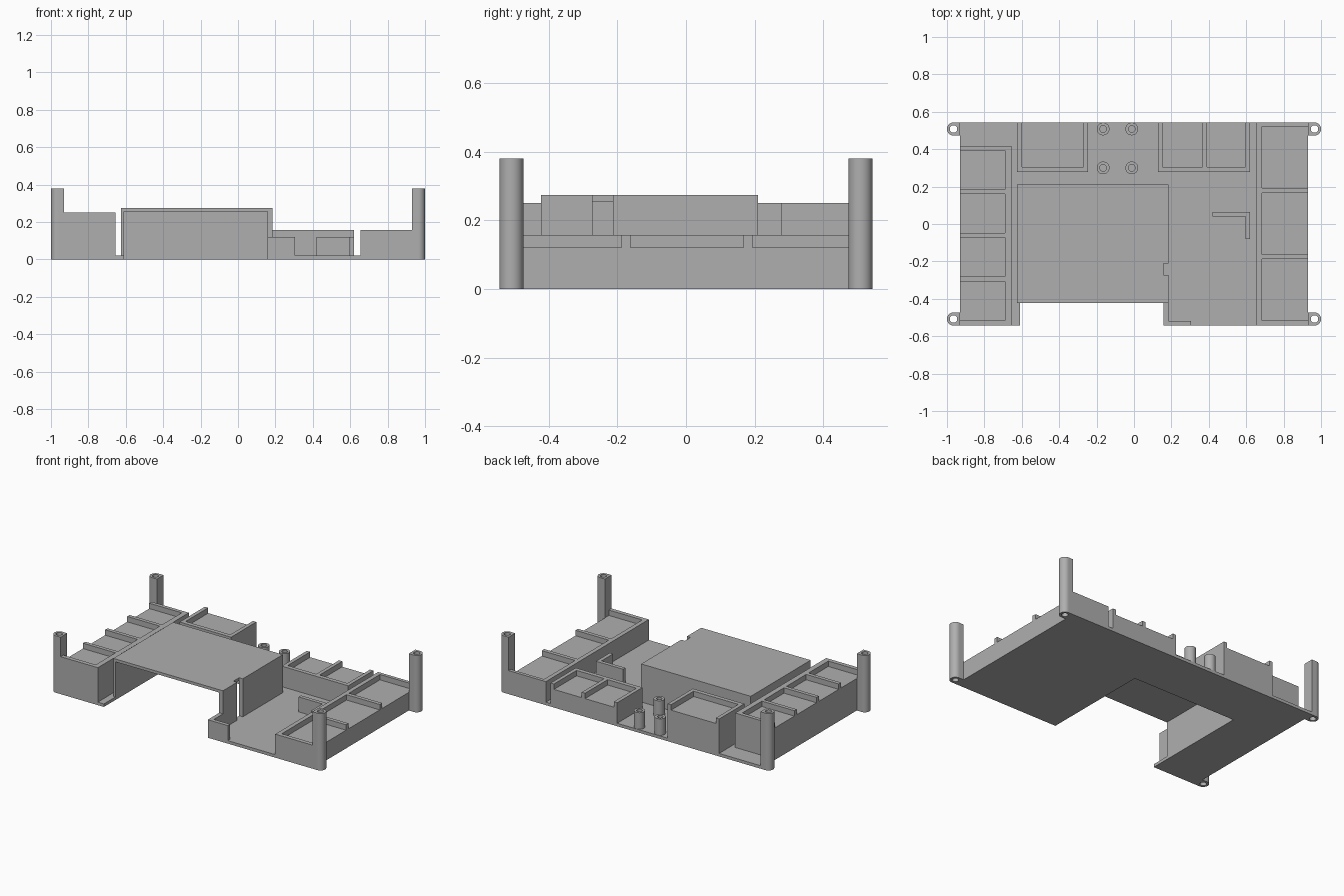
import bpy, bmesh, math

cube = bpy.data.objects.get("Cube")
if cube:
    bpy.data.objects.remove(cube, do_unlink=True)

mat = bpy.data.materials.new("plain grey")
mat.use_nodes = True
GREY = (0.43, 0.43, 0.43, 1)
mat.diffuse_color = GREY
mat.node_tree.nodes["Principled BSDF"].inputs["Base Color"].default_value = GREY

Y = 0.543       # half depth of the base
BASE = 0.02     # base thickness
LOW, HIGH = 0.157, 0.25   # tray heights
LIP = 0.036     # pocket depth


def finish(bm, name, smooth=False):
    bmesh.ops.recalc_face_normals(bm, faces=bm.faces)
    mesh = bpy.data.meshes.new(name)
    bm.to_mesh(mesh)
    bm.free()
    mesh.materials.append(mat)
    ob = bpy.data.objects.new(name, mesh)
    bpy.context.collection.objects.link(ob)
    if smooth:
        bpy.ops.object.select_all(action='DESELECT')
        ob.select_set(True)
        bpy.context.view_layer.objects.active = ob
        bpy.ops.object.shade_smooth_by_angle(angle=math.radians(30))
    return ob


def add_prism(bm, outline, z0, z1):
    low = [bm.verts.new((x, y, z0)) for x, y in outline]
    top = [bm.verts.new((x, y, z1)) for x, y in outline]
    bm.faces.new(low[::-1])
    bm.faces.new(top)
    for i in range(len(low)):
        j = (i + 1) % len(low)
        bm.faces.new((low[i], low[j], top[j], top[i]))


def prism(name, outline, z0, z1):
    bm = bmesh.new()
    add_prism(bm, outline, z0, z1)
    return finish(bm, name)


def rect(x0, x1, y0, y1):
    return [(x0, y0), (x1, y0), (x1, y1), (x0, y1)]


def tray(name, back, inner, open_edge, start, end, pockets, top, along_y):
    """Solid block with a comb-shaped lip; pockets are open on one side."""
    comb = [(back, start), (open_edge, start)]
    for a, b in pockets:
        comb += [(open_edge, a), (inner, a), (inner, b), (open_edge, b)]
    comb += [(open_edge, end), (back, end)]
    block = rect(back, open_edge, start, end)
    if not along_y:
        comb = [(v, u) for u, v in comb]
        block = [(v, u) for u, v in block]
    bm = bmesh.new()
    add_prism(bm, block, 0.0, top - LIP)
    add_prism(bm, comb, top - LIP, top)
    return finish(bm, name)


def tube(name, cx, cy, r, hole, z0, z1, flat_side=0, n=32):
    """Hollow column; flat_side squares off the half facing that x direction."""
    bm = bmesh.new()
    rings = []
    for z in (z0, z1):
        outer, inner = [], []
        for i in range(n):
            a = 2 * math.pi * i / n
            c, s = math.cos(a), math.sin(a)
            k = r / max(abs(c), abs(s)) if c * flat_side > 1e-6 else r
            outer.append(bm.verts.new((cx + k * c, cy + k * s, z)))
            inner.append(bm.verts.new((cx + hole * c, cy + hole * s, z)))
        rings.append((outer, inner))
    (lo, li), (to, ti) = rings
    for i in range(n):
        j = (i + 1) % n
        for p, q in ((lo, to), (to, ti), (ti, li), (li, lo)):
            bm.faces.new((p[i], p[j], q[j], q[i]))
    return finish(bm, name, smooth=True)


# Base plate with the deep front opening
X0, X1, BACK = -0.61, 0.157, 0.195
prism("base_plate", [(-0.93, -Y), (X0, -Y), (X0, BACK), (X1, BACK), (X1, -Y),
                     (0.93, -Y), (0.93, Y), (-0.93, Y)], 0, BASE)

# Raised housing: walls with a side slot, and a roof
L, R, F, B = -0.625, 0.184, -0.422, 0.21
S0, S1, ROOF = -0.272, -0.212, 0.255
prism("housing_walls", [(L, F), (L, B), (R, B), (R, S1), (X1, S1), (X1, BACK),
                        (X0, BACK), (X0, F)], BASE, ROOF)
prism("housing_front_wall", rect(X1, R, F, S0), BASE, ROOF)
prism("housing_roof", [(L, F), (R, F), (R, S0), (X1, S0), (X1, S1), (R, S1),
                       (R, B), (L, B)], ROOF, 0.274)

# Low corner wall in front of the housing
prism("front_corner_wall", [(X1, -Y), (0.305, -Y), (0.305, -0.518), (R, -0.518),
                            (R, F), (X1, F)], BASE, 0.12)

# L-shaped bracket on the floor
prism("floor_bracket", [(0.42, 0.04), (0.595, 0.04), (0.595, -0.08),
                        (0.62, -0.08), (0.62, 0.065), (0.42, 0.065)], BASE, 0.12)

# Side trays, with pockets open outwards
tray("right_tray", -0.655, -0.69, -0.93, -Y, 0.417,
     [(-0.515, -0.307), (-0.282, -0.073), (-0.048, 0.16), (0.185, 0.392)], HIGH, True)
tray("left_tray", 0.655, 0.684, 0.93, -Y, Y,
     [(-0.515, -0.188), (-0.162, 0.167), (0.193, 0.52)], LOW, True)

# Back trays, with pockets open to the rear
tray("back_right_tray", 0.277, 0.305, Y, L, -0.245, [(-0.6, -0.27)], HIGH, False)
tray("back_left_tray", 0.277, 0.305, Y, 0.128, 0.62,
     [(0.153, 0.365), (0.39, 0.595)], LOW, False)

# Corner posts and screw bosses
for sx, side in ((-1, "right"), (1, "left")):
    for sy, end in ((-1, "front"), (1, "back")):
        tube(f"{end}_{side}_post", sx * 0.965, sy * 0.508, 0.035, 0.02,
             0, 0.38, flat_side=-sx)
for x, side in ((-0.165, "right"), (-0.012, "left")):
    for y, end in ((0.3, "front"), (0.508, "back")):
        tube(f"{end}_{side}_boss", x, y, 0.034, 0.018, BASE, 0.13)
